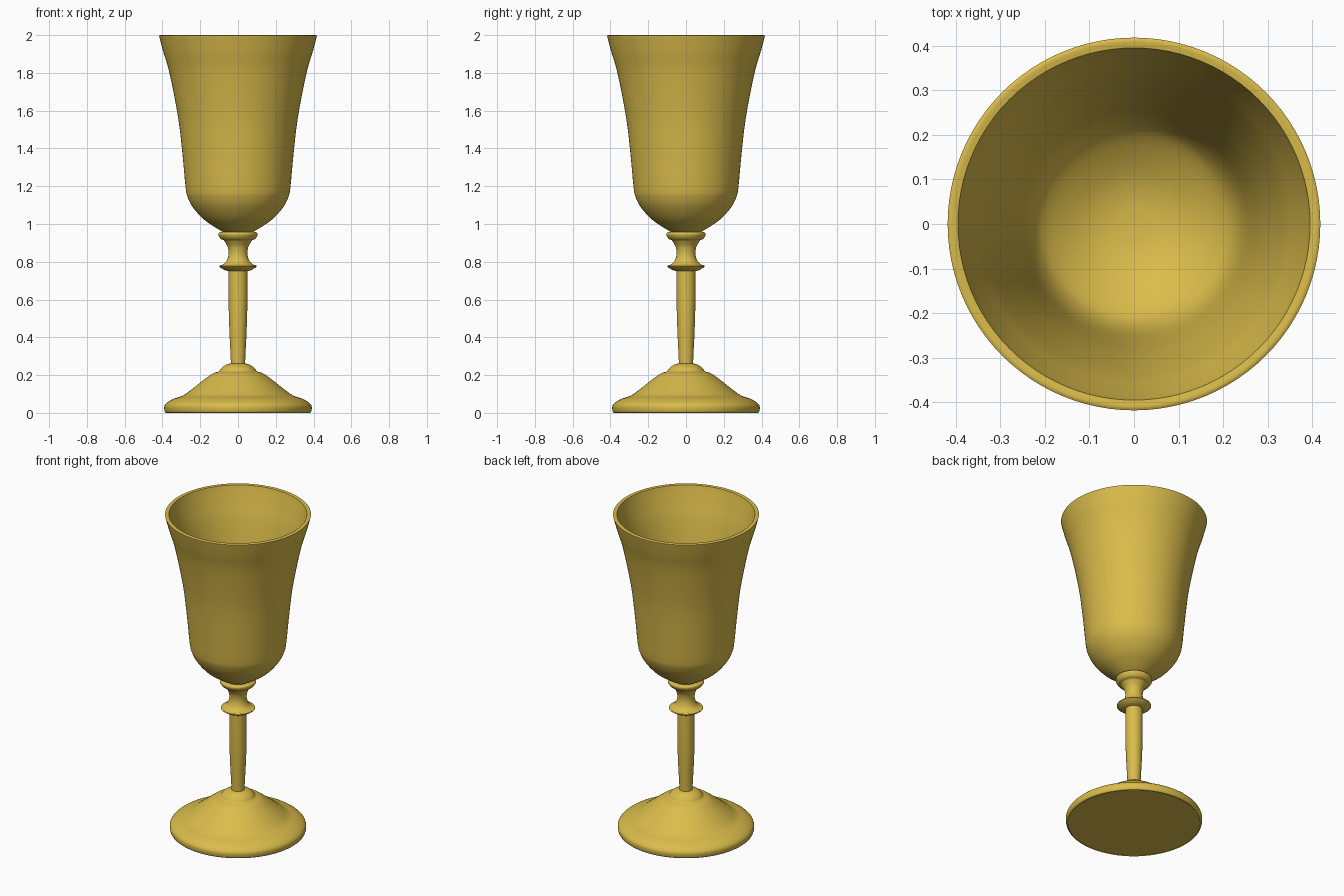
import bpy, bmesh, math
from mathutils import Vector

if "Cube" in bpy.data.objects:
    bpy.data.objects.remove(bpy.data.objects["Cube"])

SEGMENTS = 96

gold = bpy.data.materials.new("warm_gold")
gold.diffuse_color = (0.70, 0.50, 0.07, 1)
gold.use_nodes = True
gold.node_tree.nodes["Principled BSDF"].inputs["Base Color"].default_value = gold.diffuse_color


def smooth_run(points, steps=5):
    """Catmull-Rom curve through (radius, height) points."""
    p = [Vector(q) for q in points]
    if len(p) < 3:
        return p
    p = [2 * p[0] - p[1]] + p + [2 * p[-1] - p[-2]]
    out = []
    for a, b, c, d in zip(p, p[1:], p[2:], p[3:]):
        for i in range(steps):
            t = i / steps
            out.append(0.5 * (2 * b + (c - a) * t + (2 * a - 5 * b + 4 * c - d) * t**2
                              + (3 * b - a - 3 * c + d) * t**3))
    return out + [p[-2]]


def lathe(name, runs):
    """Revolve smooth runs, which join at crisp corners, around z."""
    profile = []
    for run in runs:
        for q in smooth_run(run):
            if not profile or (q - profile[-1]).length > 1e-5:
                profile.append(q)
    bm = bmesh.new()
    vs = [bm.verts.new((max(q.x, 0), 0, q.y)) for q in profile]
    es = [bm.edges.new(pair) for pair in zip(vs, vs[1:])]
    bmesh.ops.spin(bm, geom=vs + es, cent=(0, 0, 0), axis=(0, 0, 1),
                   angle=math.tau, steps=SEGMENTS, use_merge=False)
    bmesh.ops.remove_doubles(bm, verts=bm.verts, dist=1e-5)
    bmesh.ops.recalc_face_normals(bm, faces=bm.faces)
    me = bpy.data.meshes.new(name)
    # profiles run bottom to top, so outer faces must point away from the axis
    f = max(bm.faces, key=lambda f: abs(f.normal.xy.dot(f.calc_center_median().xy)))
    outer = max(bm.faces, key=lambda f: f.calc_center_median().xy.length - 0.2 * abs(f.normal.z))
    c = outer.calc_center_median()
    if outer.normal.xy.dot(c.xy) < 0:
        bmesh.ops.reverse_faces(bm, faces=bm.faces)
    bm.to_mesh(me)
    bm.free()
    me.materials.append(gold)
    ob = bpy.data.objects.new(name, me)
    bpy.context.collection.objects.link(ob)
    bpy.ops.object.select_all(action='DESELECT')
    ob.select_set(True)
    bpy.context.view_layer.objects.active = ob
    bpy.ops.object.shade_smooth_by_angle(angle=math.radians(40))


# Foot: flat underside, rounded edge, bell slope and small upper step
lathe("foot", [
    [(0, 0.005), (0.38, 0.005)],
    [(0.38, 0.0), (0.388, 0.008), (0.39, 0.035), (0.375, 0.055), (0.34, 0.075),
     (0.29, 0.093), (0.245, 0.125), (0.19, 0.168), (0.14, 0.205), (0.1, 0.22)],
    [(0.1, 0.22), (0.085, 0.24), (0.06, 0.256), (0.038, 0.262)],
])

# Stem: tapered shaft, disc ring, waisted neck and collar
lathe("stem", [
    [(0.038, 0.262), (0.039, 0.3), (0.045, 0.42), (0.049, 0.54), (0.05, 0.65), (0.05, 0.75)],
    [(0.05, 0.75), (0.07, 0.756), (0.088, 0.766), (0.098, 0.774)],
    [(0.098, 0.774), (0.096, 0.78), (0.078, 0.787), (0.06, 0.806), (0.05, 0.84),
     (0.055, 0.88), (0.075, 0.914)],
    [(0.075, 0.914), (0.092, 0.922), (0.104, 0.942), (0.1, 0.955), (0.08, 0.958)],
])

# Bowl: rounded base, flared wall, rim and hollow inside
lathe("bowl", [
    [(0.08, 0.958), (0.13, 0.988), (0.19, 1.032), (0.24, 1.09), (0.266, 1.14),
     (0.277, 1.19), (0.292, 1.35), (0.312, 1.53), (0.34, 1.69), (0.368, 1.82),
     (0.395, 1.91), (0.414, 1.98), (0.418, 1.997)],
    [(0.418, 1.997), (0.41, 2.0), (0.395, 1.998)],
    [(0.395, 1.998), (0.388, 1.97), (0.368, 1.9), (0.342, 1.81), (0.314, 1.68),
     (0.286, 1.52), (0.265, 1.35), (0.247, 1.2), (0.225, 1.12), (0.19, 1.075),
     (0.12, 1.03), (0.06, 1.01), (0, 1.005)],
])
